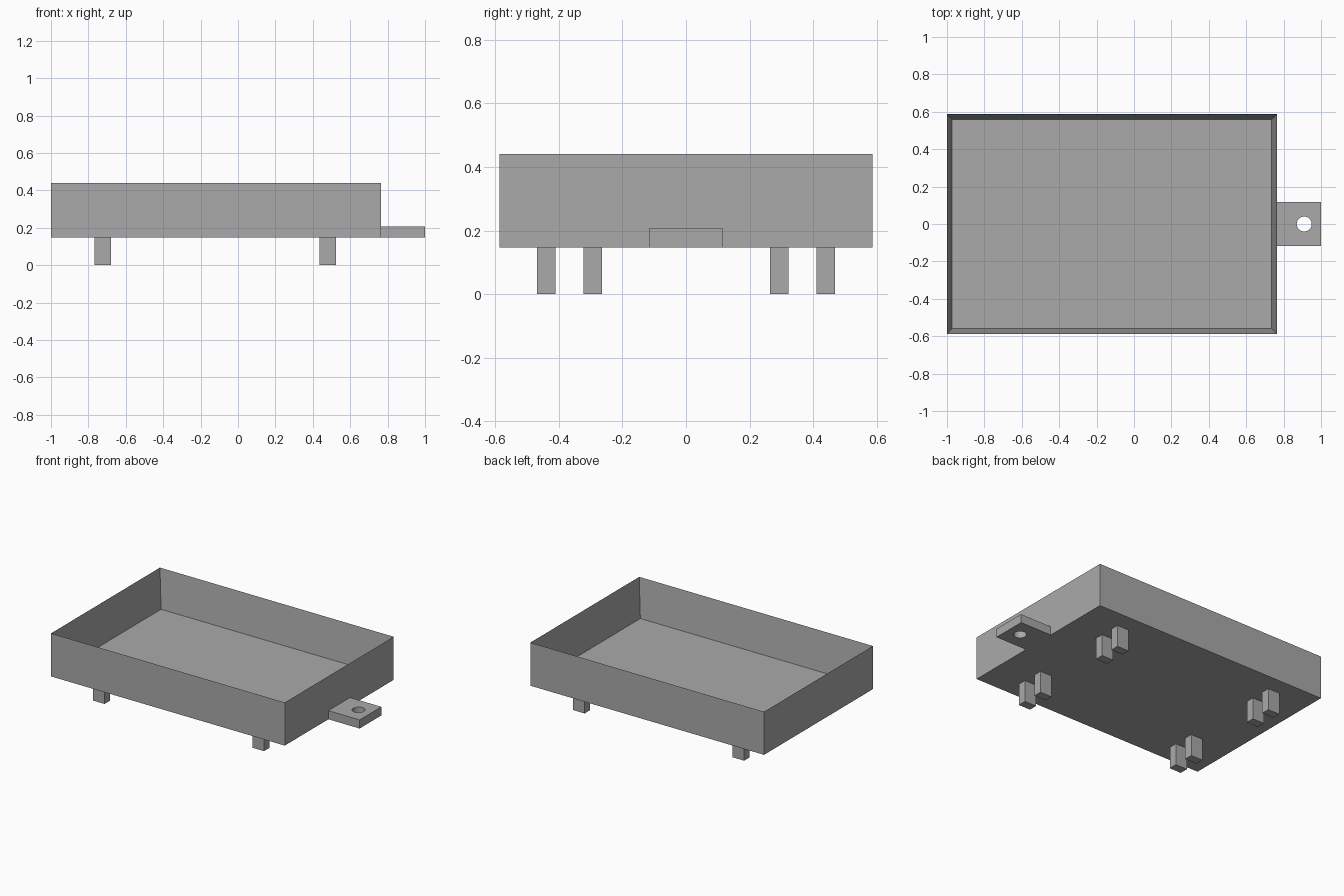
import bpy
import bmesh
from mathutils import Matrix, Vector

cube = bpy.data.objects.get("Cube")
if cube:
    bpy.data.objects.remove(cube, do_unlink=True)

grey = bpy.data.materials.new("plain grey")
grey.use_nodes = True
colour = (0.40, 0.40, 0.40, 1)
grey.diffuse_color = colour
grey.node_tree.nodes["Principled BSDF"].inputs["Base Color"].default_value = colour


def add_object(name, bm):
    mesh = bpy.data.meshes.new(name)
    bm.to_mesh(mesh)
    bm.free()
    mesh.materials.append(grey)
    obj = bpy.data.objects.new(name, mesh)
    bpy.context.collection.objects.link(obj)
    return obj


def box(low, high):
    low, high = Vector(low), Vector(high)
    bm = bmesh.new()
    place = Matrix.Translation((low + high) / 2) @ Matrix.Diagonal((high - low).to_4d())
    bmesh.ops.create_cube(bm, size=1, matrix=place)
    bm.normal_update()
    return bm


base, rim, wall = 0.147, 0.441, 0.028
left_end, right_end, half_depth = -1.0, 0.764, 0.587

# Open tray: inset the top and push it down to the floor
bm = box((left_end, -half_depth, base), (right_end, half_depth, rim))
top = max(bm.faces, key=lambda f: f.calc_center_median().z)
bmesh.ops.inset_region(bm, faces=[top], thickness=wall, use_even_offset=True)
bmesh.ops.translate(bm, verts=top.verts, vec=(0, 0, base + wall - rim))
add_object("tray", bm)

# Hitch tab with a round hole
tab = add_object("hitch_tab", box((right_end, -0.117, base), (1, 0.117, 0.206)))
bm = bmesh.new()
bmesh.ops.create_cone(bm, cap_ends=True, segments=48, radius1=0.04, radius2=0.04,
                      depth=0.3, matrix=Matrix.Translation((0.91, 0, base)))
cutter = add_object("hole_cutter", bm)
cutter.hide_render = True
cutter.hide_set(True)
cut = tab.modifiers.new("hole", "BOOLEAN")
cut.operation = "DIFFERENCE"
cut.solver = "EXACT"
cut.object = cutter

# Bake the hole, discard the cutter and smooth the hole wall
bpy.context.view_layer.objects.active = tab
tab.select_set(True)
bpy.ops.object.modifier_apply(modifier=cut.name)
bpy.data.objects.remove(cutter, do_unlink=True)
bpy.ops.object.shade_smooth_by_angle()

# Axle brackets: a pair of pegs near each corner
for end, x in (("left", 0.481), ("right", -0.723)):
    for side, sign in (("front", -1), ("back", 1)):
        for place, y in (("inner", 0.293), ("outer", 0.44)):
            centre = sign * y
            add_object(f"{side}_{end}_{place}_bracket",
                       box((x - 0.044, centre - 0.029, 0), (x + 0.044, centre + 0.029, base)))
